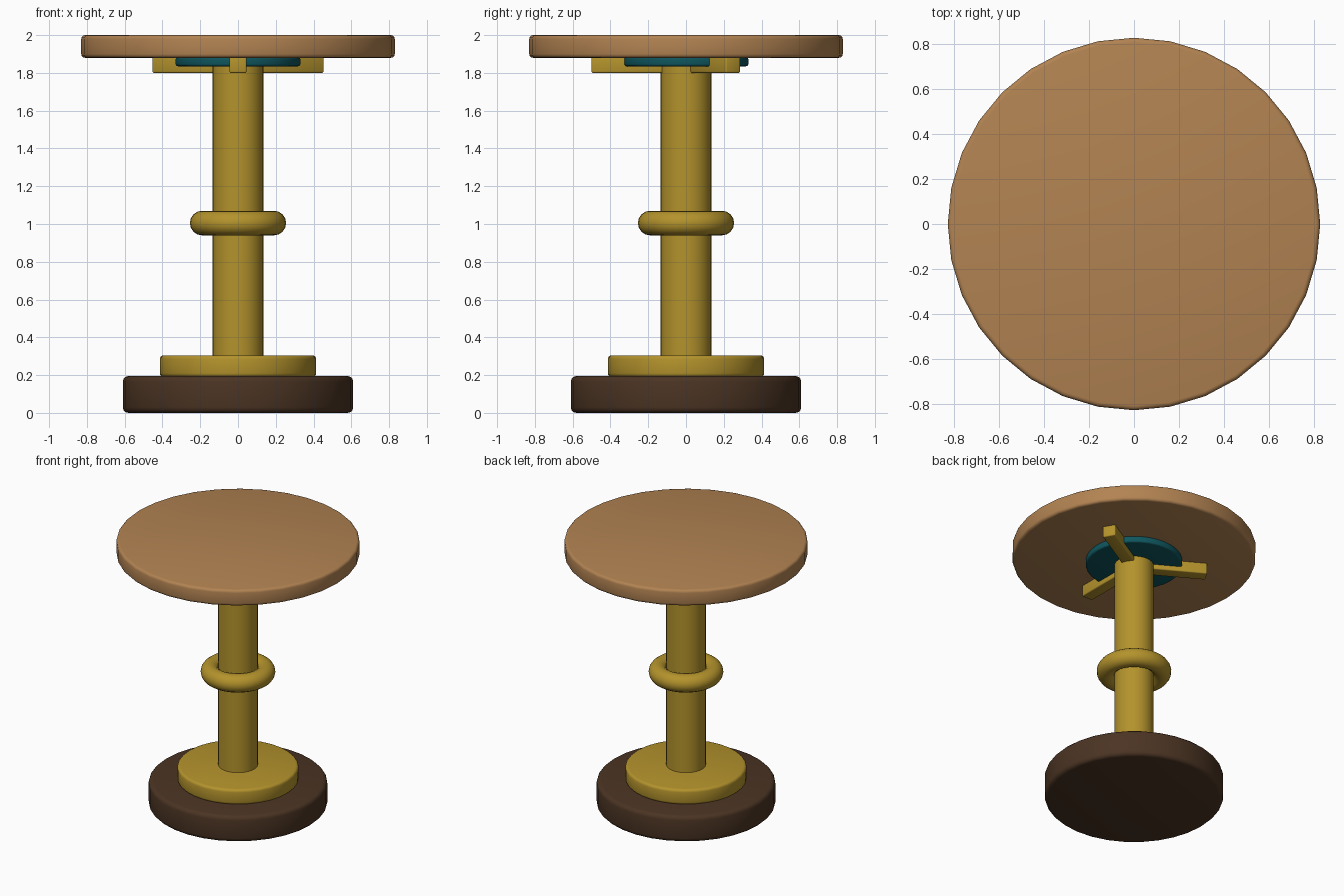
import bpy, math

if "Cube" in bpy.data.objects:
    bpy.data.objects.remove(bpy.data.objects["Cube"])


def srgb(r, g, b):
    def lin(c):
        c /= 255
        return c / 12.92 if c <= 0.04045 else ((c + 0.055) / 1.055) ** 2.4
    return (lin(r), lin(g), lin(b), 1)


def material(name, colour):
    m = bpy.data.materials.new(name)
    m.diffuse_color = colour
    m.use_nodes = True
    m.node_tree.nodes["Principled BSDF"].inputs["Base Color"].default_value = m.diffuse_color
    return m


wood = material("tan wood", srgb(178, 131, 82))
brass = material("brass", srgb(180, 147, 44))
dark_wood = material("dark wood", srgb(75, 52, 35))
teal = material("teal", srgb(14, 86, 94))


def finish(name, mat, bevel=0):
    ob = bpy.context.object
    ob.name = name
    ob.data.materials.append(mat)
    bpy.ops.object.transform_apply(location=False, rotation=True, scale=True)
    if bevel:
        mod = ob.modifiers.new("rounded edges", 'BEVEL')
        mod.width = bevel
        mod.segments = 3
        mod.limit_method = 'ANGLE'
        mod.angle_limit = math.radians(40)
        bpy.ops.object.modifier_apply(modifier=mod.name)
    bpy.ops.object.shade_smooth_by_angle(angle=math.radians(35))
    return ob


def disc(name, mat, radius, z0, z1, bevel=0):
    bpy.ops.mesh.primitive_cylinder_add(vertices=32, radius=radius, depth=z1 - z0,
                                        location=(0, 0, (z0 + z1) / 2))
    # Put a rim vertex on the x axis
    bpy.context.object.rotation_euler.z = math.pi / 2
    return finish(name, mat, bevel)


# Foot, column and top
disc("base", dark_wood, 0.61, 0, 0.195, 0.03)
disc("base_plate", brass, 0.414, 0.19, 0.305, 0.02)
disc("column", brass, 0.135, 0.30, 1.88)
disc("mounting_disc", teal, 0.33, 1.835, 1.885, 0.012)
disc("table_top", wood, 0.83, 1.88, 2.0, 0.02)

# Rounded ring around the column
bpy.ops.mesh.primitive_torus_add(major_radius=0.19, minor_radius=0.065,
                                 major_segments=32, minor_segments=16,
                                 location=(0, 0, 1.005))
finish("column_ring", brass)

# Three support arms, one facing the front
inner, outer = 0.11, 0.50
for i in range(3):
    a = math.radians(-90 + 120 * i)
    mid = (inner + outer) / 2
    bpy.ops.mesh.primitive_cube_add(size=1, rotation=(0, 0, a),
                                    location=(mid * math.cos(a), mid * math.sin(a), 1.8425))
    bpy.context.object.scale = (outer - inner, 0.09, 0.085)
    finish(f"support_arm_{i + 1}", brass, 0.008)
